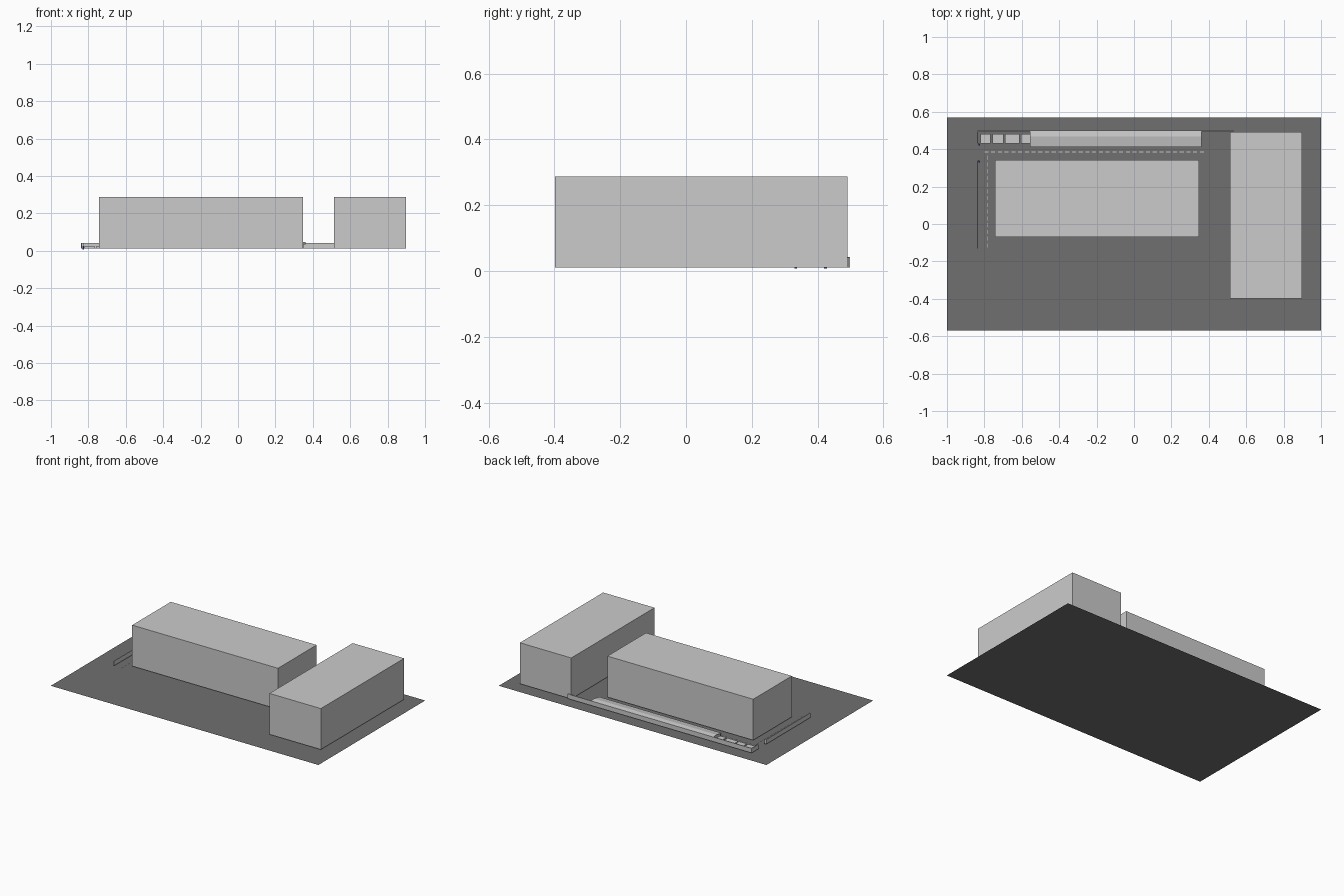
import bpy

if "Cube" in bpy.data.objects:
    bpy.data.objects.remove(bpy.data.objects["Cube"])

def material(name, color):
    m = bpy.data.materials.new(name)
    m.diffuse_color = (*color, 1)
    m.use_nodes = True
    m.node_tree.nodes["Principled BSDF"].inputs["Base Color"].default_value = m.diffuse_color
    return m

asphalt = material("asphalt", (0.16, 0.16, 0.16))
blue = material("gate_blue", (0.03, 0.03, 0.25))

def mesh(name, verts, faces, mat=None):
    me = bpy.data.meshes.new(name)
    me.from_pydata(verts, [], faces)
    me.update()
    ob = bpy.data.objects.new(name, me)
    bpy.context.collection.objects.link(ob)
    if mat:
        me.materials.append(mat)
    return ob

def box(name, x0, x1, y0, y1, z0, z1, mat=None):
    v = [(x, y, z) for z in (z0, z1) for x, y in ((x0, y0), (x1, y0), (x1, y1), (x0, y1))]
    f = [(3, 2, 1, 0), (4, 5, 6, 7)] + [(i, (i + 1) % 4, (i + 1) % 4 + 4, i + 4) for i in range(4)]
    return mesh(name, v, f, mat)

def flat(name, rects, z, mat=None):
    v, f = [], []
    for x0, x1, y0, y1 in rects:
        n = len(v)
        v += [(x0, y0, z), (x1, y0, z), (x1, y1, z), (x0, y1, z)]
        f.append((n, n + 1, n + 2, n + 3))
    return mesh(name, v, f, mat)

# Site and the two building blocks
Z = 0.011
flat("site_ground", [(-1, 1, -0.57, 0.57)], 0, asphalt)
box("main_building", -0.742, 0.348, -0.07, 0.342, Z, 0.288)
box("side_building", 0.514, 0.898, -0.398, 0.491, Z, 0.288)

# Perimeter walls with short returns at the gateway
T, H = 0.005, 0.042
box("back_wall", -0.84, 0.535, 0.499 - T, 0.499, Z, H)
box("back_wall_corner", -0.84, -0.84 + T, 0.428, 0.499 - T, Z, H)
box("back_wall_return", -0.84 + T, -0.826, 0.428, 0.428 + T, Z, H)
box("left_wall", -0.84, -0.84 + T, -0.13, 0.341, Z, H)
box("left_wall_return", -0.84 + T, -0.826, 0.341 - T, 0.341, Z, H)

# Small blue gate posts
for i, y in enumerate((0.334, 0.424)):
    box(f"gate_post_{i}", -0.832, -0.824, y - 0.004, y + 0.004, 0.007, 0.026, blue)

# Row of low boxes beside the shelter
for i, (a, b) in enumerate(((-0.822, -0.766), (-0.756, -0.698), (-0.691, -0.612), (-0.603, -0.557))):
    box(f"low_box_{i}", a, b, 0.43, 0.48, Z, 0.025)

# Shelter roof: thin folded sheet on posts
profile = [(0.411, 0.036), (0.467, 0.046), (0.499, 0.042)]
outline = profile + [(y, z - 0.003) for y, z in reversed(profile)]
n = len(outline)
verts = [(x, y, z) for x in (-0.555, 0.36) for y, z in outline]
faces = [(i, i + n, (i + 1) % n + n, (i + 1) % n) for i in range(n)]
faces += [(0, 1, 4, 5), (1, 2, 3, 4), (n + 5, n + 4, n + 1, n), (n + 4, n + 3, n + 2, n + 1)]
roof = mesh("shelter_roof", verts, faces)
for i in range(6):
    x = -0.55 + i * 0.18
    box(f"shelter_post_{i}", x, x + 0.004, 0.414, 0.418, Z, 0.034)

# Dashed lane markings
P, D, W = 0.036, 0.022, 0.002
flat("lane_dashes_back", [(-0.80 + i * P, -0.80 + i * P + D, 0.385 - W, 0.385 + W) for i in range(33)], 0.006)
flat("lane_dashes_left", [(-0.785 - W, -0.785 + W, -0.125 + i * P, -0.125 + i * P + D) for i in range(14)], 0.006)
